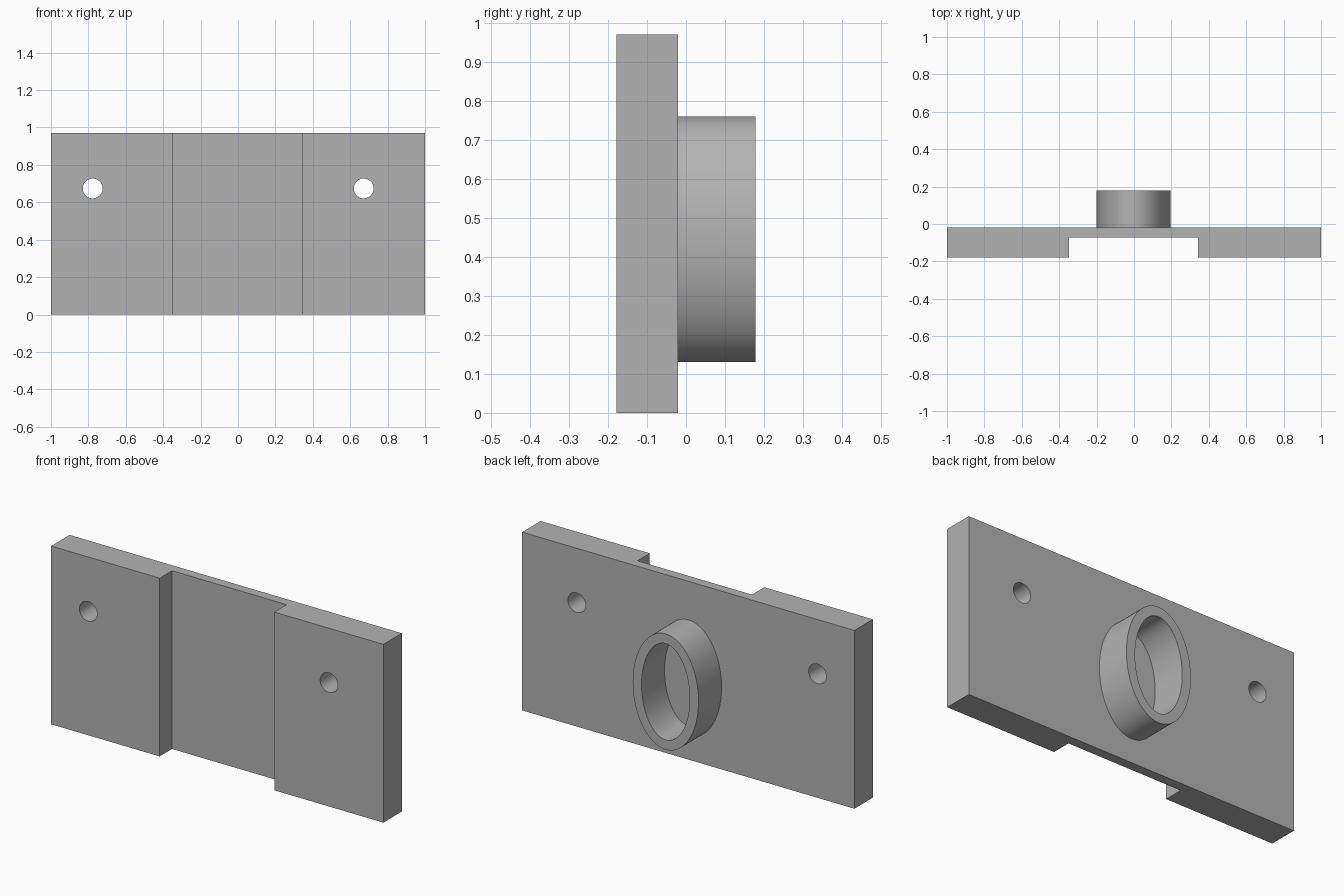
import bpy, bmesh, math
from mathutils import Vector

if "Cube" in bpy.data.objects:
    bpy.data.objects.remove(bpy.data.objects["Cube"], do_unlink=True)

FRONT, GROOVE, BACK, RING_END = -0.178, -0.072, -0.02, 0.178
HEIGHT = 0.97
SIDES = 96

grey = bpy.data.materials.new("plain grey")
grey.use_nodes = True
colour = (0.45, 0.45, 0.45, 1)
grey.diffuse_color = colour
grey.node_tree.nodes["Principled BSDF"].inputs["Base Color"].default_value = colour


def finish(name, bm):
    bmesh.ops.recalc_face_normals(bm, faces=bm.faces)
    mesh = bpy.data.meshes.new(name)
    bm.to_mesh(mesh)
    bm.free()
    mesh.materials.append(grey)
    obj = bpy.data.objects.new(name, mesh)
    bpy.context.collection.objects.link(obj)
    return obj


def extrude(bm, points, offset):
    face = bm.faces.new([bm.verts.new(p) for p in points])
    result = bmesh.ops.extrude_face_region(bm, geom=[face])
    verts = [v for v in result["geom"] if isinstance(v, bmesh.types.BMVert)]
    bmesh.ops.translate(bm, verts=verts, vec=Vector(offset))


def ellipse(cx, cz, rx, rz, y):
    steps = [2 * math.pi * i / SIDES for i in range(SIDES)]
    return [(cx + rx * math.cos(a), y, cz + rz * math.sin(a)) for a in steps]


def shade(obj):
    bpy.ops.object.select_all(action="DESELECT")
    obj.select_set(True)
    bpy.context.view_layer.objects.active = obj
    bpy.ops.object.shade_smooth_by_angle(angle=math.radians(30))


# Back plate with a vertical groove down the front
bm = bmesh.new()
left, right = 0.343, -0.347
outline = [(-1, FRONT), (right, FRONT), (right, GROOVE), (left, GROOVE),
           (left, FRONT), (1, FRONT), (1, BACK), (-1, BACK)]
extrude(bm, [(x, y, 0) for x, y in outline], (0, 0, HEIGHT))
plate = finish("mounting_plate", bm)

# Screw holes through the two thick sides
bm = bmesh.new()
for x in (-0.777, 0.672):
    extrude(bm, ellipse(x, 0.674, 0.053, 0.053, -0.3), (0, 0.5, 0))
cutter = finish("screw_hole_cutter", bm)
cutter.hide_render = True
cut = plate.modifiers.new("screw_holes", "BOOLEAN")
cut.object = cutter
cut.solver = "EXACT"
bpy.context.view_layer.objects.active = plate
bpy.ops.object.modifier_apply(modifier=cut.name)
bpy.data.objects.remove(cutter, do_unlink=True)
shade(plate)

# Oval collar on the back, with an open end
bm = bmesh.new()
rx, rz, wall = 0.198, 0.315, 0.053
loops = []
for inset, y in ((0, BACK), (0, RING_END), (wall, RING_END), (wall, BACK)):
    points = ellipse(-0.002, 0.445, rx - inset, rz - inset, y)
    loops.append([bm.verts.new(p) for p in points])
for a, b in zip(loops, loops[1:]):
    for i in range(SIDES):
        j = (i + 1) % SIDES
        bm.faces.new((a[i], a[j], b[j], b[i]))
shade(finish("oval_collar", bm))
